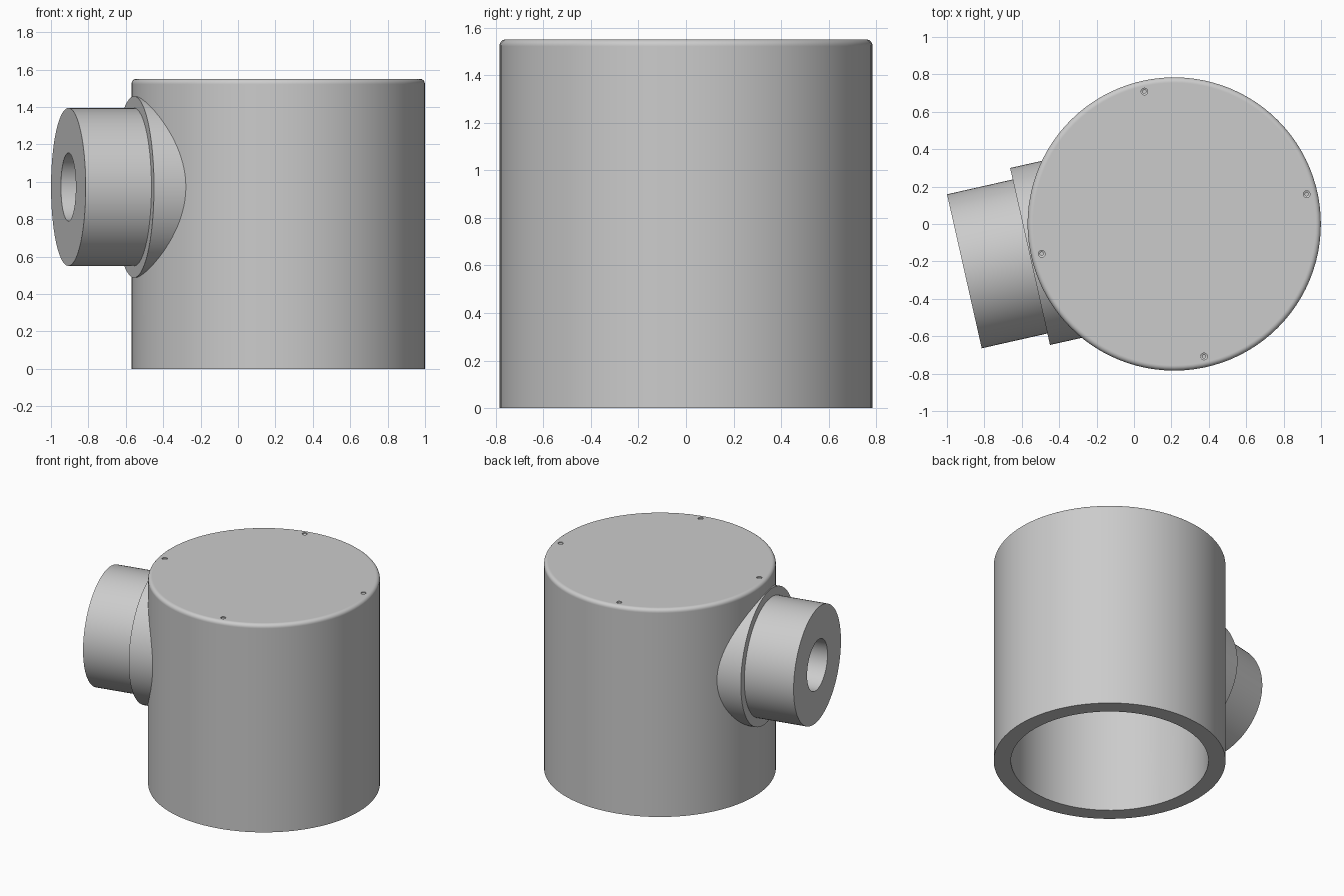
import bpy
import bmesh
from math import radians, sin, cos, tau
from mathutils import Matrix, Vector

cube = bpy.data.objects.get("Cube")
if cube:
    bpy.data.objects.remove(cube)

# Main dimensions
CENTRE_X = 0.215
RADIUS, INNER, HEIGHT, ROOF = 0.784, 0.668, 1.55, 1.45
FILLET = 0.026
BORE = 0.182
PIPE_Z = 0.972
PIPE_ANGLE = radians(192.7)

grey = bpy.data.materials.new("plain grey")
grey.use_nodes = True
grey.diffuse_color = (0.6, 0.6, 0.6, 1)
grey.node_tree.nodes["Principled BSDF"].inputs["Base Color"].default_value = grey.diffuse_color

upright = Matrix.Translation((CENTRE_X, 0, 0))
# Local z runs outward along the side pipe
outward = (Matrix.Translation((CENTRE_X, 0, PIPE_Z))
           @ Matrix.Rotation(PIPE_ANGLE, 4, 'Z')
           @ Matrix.Rotation(radians(90), 4, 'Y'))


def lathe(name, profile, matrix, steps=96):
    """Revolve (radius, height) points about local z, then place the result."""
    bm = bmesh.new()
    verts = [bm.verts.new((r, 0, z)) for r, z in profile]
    edges = [bm.edges.new(pair) for pair in zip(verts, verts[1:])]
    bmesh.ops.spin(bm, geom=verts + edges, cent=(0, 0, 0), axis=(0, 0, 1),
                   angle=tau, steps=steps)
    bmesh.ops.remove_doubles(bm, verts=bm.verts, dist=0.0001)
    bmesh.ops.recalc_face_normals(bm, faces=bm.faces)
    bm.transform(matrix)
    mesh = bpy.data.meshes.new(name)
    bm.to_mesh(mesh)
    bm.free()
    mesh.materials.append(grey)
    obj = bpy.data.objects.new(name, mesh)
    bpy.context.collection.objects.link(obj)
    return obj


def cut(obj, cutters):
    """Subtract the cutters, bake the result and remove the cutters."""
    for cutter in cutters:
        cutter.hide_render = True
        mod = obj.modifiers.new("cut", 'BOOLEAN')
        mod.operation = 'DIFFERENCE'
        mod.solver = 'EXACT'
        mod.object = cutter
    graph = bpy.context.evaluated_depsgraph_get()
    baked = bpy.data.meshes.new_from_object(obj.evaluated_get(graph))
    obj.modifiers.clear()
    obj.data = baked
    for cutter in cutters:
        bpy.data.objects.remove(cutter)


def rod(name, radius, low, high, matrix, steps=96):
    return lathe(name, [(0, low), (radius, low), (radius, high), (0, high)], matrix, steps)


# Housing: open-bottomed drum with a rounded top rim
rim = [(RADIUS - FILLET + FILLET * cos(radians(a)),
        HEIGHT - FILLET + FILLET * sin(radians(a))) for a in range(0, 91, 15)]
housing = lathe("housing", [
    (0, ROOF), (INNER, ROOF), (INNER, 0), (RADIUS, 0),
    (RADIUS, HEIGHT - FILLET - 0.003), *rim,
    (RADIUS - FILLET - 0.003, HEIGHT), (0, HEIGHT)], upright)

# Four countersunk screw holes over the wall, lined up with the pipe
holes = []
for i in range(4):
    spot = Matrix.Rotation(PIPE_ANGLE + i * tau / 4, 4, 'Z') @ Vector((0.726, 0, HEIGHT))
    holes.append(lathe("screw_hole_cutter",
                       [(0, -0.09), (0.009, -0.09), (0.009, -0.012), (0.018, -0.008),
                        (0.018, 0.02), (0, 0.02)],
                       upright @ Matrix.Translation(spot), 20))
cut(housing, holes + [rod("bore_cutter", BORE, 0.4, 1.3, outward, 64)])

# Side pipe with a collar, trimmed to sit inside the drum wall
pipe = lathe("side_pipe", [
    (BORE, 0.5), (0.485, 0.5), (0.485, 0.79), (0.422, 0.79),
    (0.422, 1.15), (BORE, 1.15), (BORE, 0.5)], outward)
cut(pipe, [rod("drum_cutter", INNER + 0.02, -0.5, 2, upright)])

# Smooth round walls, crisp rims
bpy.ops.object.select_all(action='DESELECT')
for obj in (housing, pipe):
    obj.select_set(True)
bpy.context.view_layer.objects.active = housing
bpy.ops.object.shade_smooth_by_angle(angle=radians(30))
